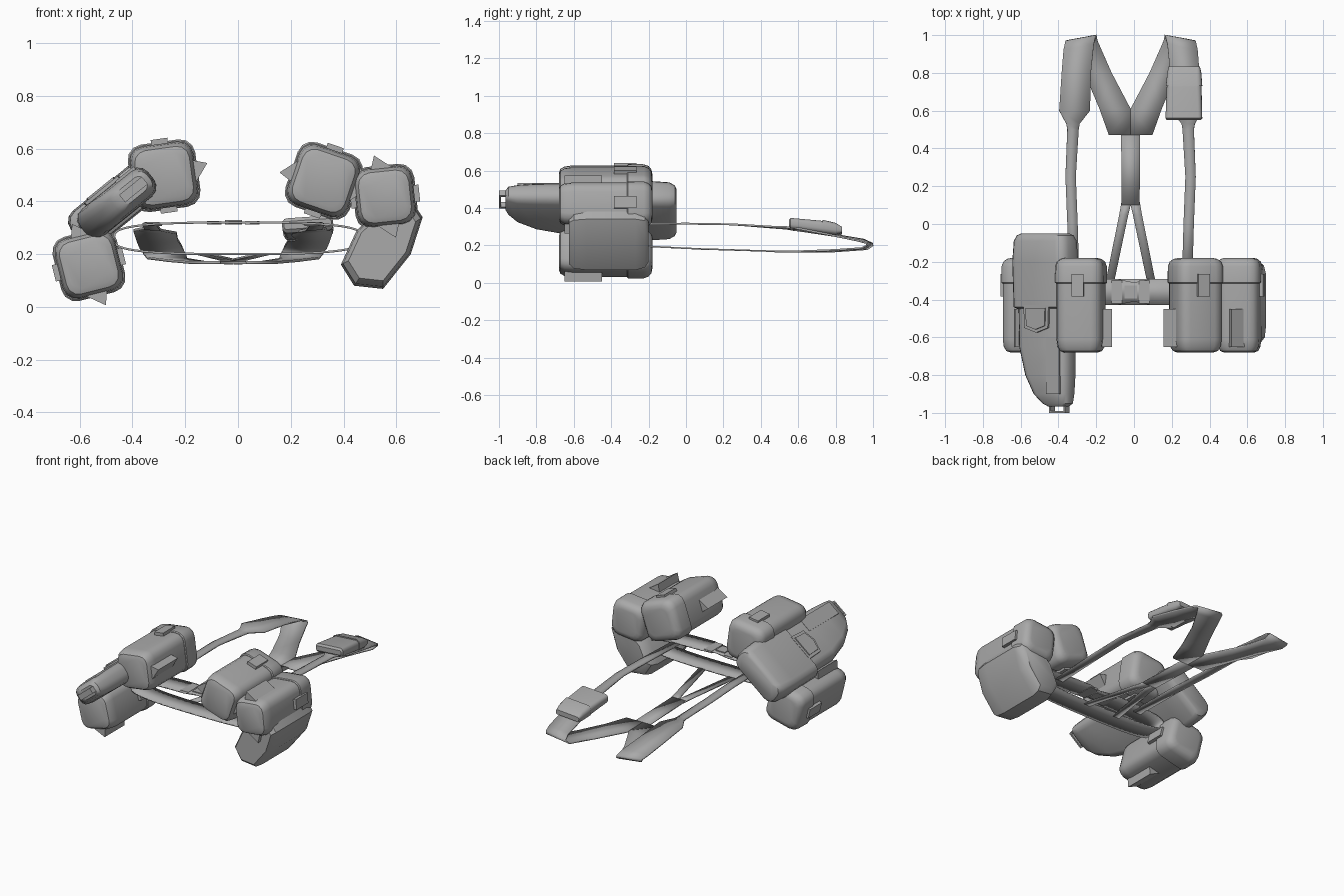
import bpy, math
from math import cos, sin, pi, radians

cube = bpy.data.objects.get("Cube")
if cube:
    bpy.data.objects.remove(cube, do_unlink=True)

GREY = (0.4, 0.4, 0.4, 1)
mat = bpy.data.materials.new("canvas_grey")
mat.use_nodes = True
mat.diffuse_color = GREY
mat.node_tree.nodes["Principled BSDF"].inputs["Base Color"].default_value = GREY
parts = []


def make(name, verts, faces, at=(0, 0), turn=0):
    """Mesh object placed at x, z and turned about the y axis (degrees)."""
    me = bpy.data.meshes.new(name)
    me.from_pydata(verts, [], faces)
    me.materials.append(mat)
    ob = bpy.data.objects.new(name, me)
    bpy.context.collection.objects.link(ob)
    ob.location = (at[0], 0, at[1])
    ob.rotation_euler.y = -radians(turn)
    parts.append(ob)
    return ob


def loft(name, rings, at=(0, 0), turn=0):
    """Closed skin over rings of equal length, running from -y to +y."""
    n = len(rings[0])
    verts = [p for r in rings for p in r]
    faces = [(i * n + j, i * n + (j + 1) % n, (i + 1) * n + (j + 1) % n, (i + 1) * n + j)
             for i in range(len(rings) - 1) for j in range(n)]
    faces += [tuple(range(n))[::-1], tuple(range(n * (len(rings) - 1), n * len(rings)))]
    faces = [f[::-1] for f in faces]
    return make(name, verts, faces, at, turn)


def rounded(y, hw, hh, r, cx=0, cz=0, steps=3):
    """Rounded rectangle in the xz plane, clockwise order kept constant."""
    pts = []
    for k, (sx, sz) in enumerate(((1, 1), (-1, 1), (-1, -1), (1, -1))):
        for i in range(steps + 1):
            a = (k + i / steps) * pi / 2
            pts.append((cx + sx * (hw - r) + r * cos(a), y, cz + sz * (hh - r) + r * sin(a)))
    return pts


def prism(name, profile, y0, y1, at=(0, 0), turn=0):
    return loft(name, [[(x, y, z) for x, z in profile] for y in (y0, y1)], at, turn)


def box(name, x0, x1, y0, y1, z0, z1, at=(0, 0), turn=0):
    return prism(name, ((x1, z0), (x1, z1), (x0, z1), (x0, z0)), y0, y1, at, turn)


def ribbon(name, pairs, thick=0.008, closed=False):
    """Thin webbing through pairs of edge points."""
    n = len(pairs)
    verts = [p for pair in pairs for p in pair]
    faces = [(2 * i, 2 * i + 1, (2 * i + 3) % (2 * n), (2 * i + 2) % (2 * n))
             for i in range(n if closed else n - 1)]
    ob = make(name, verts, faces)
    mod = ob.modifiers.new("thickness", "SOLIDIFY")
    mod.thickness, mod.offset = thick, 0
    return ob


# Four lidded pouches with side wedges and lid tabs
def pouch(name, at, turn, size):
    h = size / 2
    body = ((-0.68, 0.68), (-0.672, 0.84), (-0.65, 0.94), (-0.61, 0.98), (-0.3, 0.98))
    lid = ((-0.315, 1.0), (-0.31, 1.04), (-0.225, 1.03), (-0.2, 0.96), (-0.185, 0.82), (-0.18, 0.65))
    for label, rows in (("body", body), ("lid", lid)):
        loft(f"{name}_{label}", [rounded(y, h * k, h * k, 0.055 * k) for y, k in rows], at, turn)
    for s, side in ((1, "a"), (-1, "b")):
        wedge = [(s * (h - 0.015), s * -0.05), (s * (h + 0.045), s * 0.025), (s * (h - 0.015), s * 0.045)]
        prism(f"{name}_wedge_{side}", wedge, -0.65, -0.45, at, turn)
        z = sorted((s * (h - 0.01), s * (h + 0.017)))
        box(f"{name}_tab_{side}", -0.032, 0.032, -0.385, -0.265, z[0], z[1], at, turn)


pouch("right_front_pouch", (-0.28, 0.497), 8, 0.248)
pouch("right_side_pouch", (-0.565, 0.16), 104, 0.24)
pouch("left_front_pouch", (0.325, 0.478), -19, 0.248)
pouch("left_side_pouch", (0.557, 0.418), 96, 0.228)

# Faceted flask case beneath the left pouches
case = ((0.39, 0.16), (0.44, 0.08), (0.55, 0.068), (0.655, 0.2),
        (0.7, 0.34), (0.66, 0.4), (0.57, 0.4), (0.45, 0.29))
mx, mz = 0.55, 0.24
loft("flask_case", [[(mx + (x - mx) * k, y, mz + (z - mz) * k) for x, z in case]
                    for y, k in ((-0.625, 0.82), (-0.6, 0.95), (-0.53, 1), (-0.27, 1), (-0.22, 0.92), (-0.2, 0.75))])

# Tilted holster: tapering body, wide flap, closing tab and end loop
H, T = (-0.47, 0.385), 39
loft("holster_body", [rounded(y, hw, hh, hh * 0.75, cx) for y, cx, hw, hh in (
    (-0.965, 0.09, 0.06, 0.032), (-0.95, 0.085, 0.085, 0.045), (-0.9, 0.06, 0.115, 0.058),
    (-0.8, 0.035, 0.145, 0.064), (-0.65, 0.015, 0.165, 0.066), (-0.4, 0.01, 0.165, 0.066))], H, T)
loft("holster_flap", [rounded(y, hw, hh, 0.05) for y, hw, hh in (
    (-0.45, 0.165, 0.062), (-0.44, 0.18, 0.076), (-0.2, 0.185, 0.082),
    (-0.09, 0.178, 0.078), (-0.06, 0.165, 0.068), (-0.05, 0.145, 0.055))], H, T)
tab = [(-0.085, -0.43), (-0.08, -0.55), (0, -0.575), (0.08, -0.55), (0.085, -0.43)]
for label, k, top in (("rim", 1, 0.078), ("panel", 0.78, 0.085)):
    ring = [(x * k, -0.5 + (y + 0.5) * k) for x, y in tab]
    n = len(ring)
    verts = [(x, y, z) for z in (0.055, top) for x, y in ring]
    make(f"holster_tab_{label}", verts,
         [tuple(range(n))[::-1], tuple(range(n, 2 * n))] +
         [(i, (i + 1) % n, n + (i + 1) % n, n + i) for i in range(n)], H, T)
box("holster_seam", 0.06, 0.15, -0.9, -0.6, 0.055, 0.068, H, T)
for label, x0, x1, y0, y1 in (("inner", 0.04, 0.052, -1, -0.95), ("outer", 0.138, 0.15, -1, -0.95),
                              ("end", 0.04, 0.15, -1, -0.99)):
    box(f"holster_loop_{label}", x0, x1, y0, y1, -0.018, 0.018, H, T)

# Flattened belt loop, pinched at the buckle
belt = []
for i in range(64):
    a = 2 * pi * i / 64
    x = 0.47 * math.copysign(abs(cos(a)) ** 0.7, cos(a))
    z = 0.26 + 0.06 * math.copysign(abs(sin(a)) ** 0.6, sin(a))
    pinch = 0.02 if z > 0.3 and abs(x + 0.02) < 0.07 else 0
    belt.append(((x, -0.43 + pinch, z), (x, -0.29 - pinch, z)))
ribbon("waist_belt", belt, closed=True)
box("buckle", -0.05, 0.015, -0.395, -0.325, 0.312, 0.33)
for s, side in ((1, "left"), (-1, "right")):
    box(f"{side}_buckle_plate", *sorted((s * 0.045 - 0.018, s * 0.1 - 0.018)), -0.42, -0.3, 0.313, 0.326)

# Shoulder straps: y, inner x, inner z, outer x, outer z
front = ((-0.35, 0.27, 0.312, 0.325, 0.312), (0, 0.28, 0.316, 0.335, 0.316), (0.25, 0.29, 0.312, 0.345, 0.312),
         (0.5, 0.275, 0.292, 0.335, 0.297), (0.53, 0.27, 0.29, 0.34, 0.298), (0.6, 0.215, 0.28, 0.378, 0.29),
         (0.8, 0.21, 0.255, 0.365, 0.25), (0.95, 0.195, 0.23, 0.355, 0.225), (0.995, 0.185, 0.21, 0.345, 0.212))
fold = ((0.998, 0.18, 0.2, 0.34, 0.2), (0.97, 0.175, 0.18, 0.325, 0.185), (0.8, 0.1, 0.168, 0.245, 0.175),
        (0.61, 0, 0.166, 0.165, 0.168), (0.47, 0, 0.168, 0.115, 0.168))
leg = ((0.12, -0.005, 0.178, 0.048, 0.178), (0.05, 0.012, 0.182, 0.06, 0.182),
       (-0.32, 0.09, 0.2, 0.135, 0.2))


def edges(rows, s):
    return [((s * xi - 0.018, y, zi), (s * xo - 0.018, y - (0.03 if y > 0.9 else 0), zo))
            for y, xi, zi, xo, zo in rows]


for s, side in ((1, "left"), (-1, "right")):
    ribbon(f"{side}_shoulder_strap", edges(front + fold, s), 0.01)
    ribbon(f"{side}_back_leg", edges(leg, s))
ribbon("back_stem", [((-0.068, 0.48, 0.168), (0.032, 0.48, 0.168)),
                     ((-0.066, 0.1, 0.18), (0.03, 0.1, 0.18))])

# Small flat pouch on the left shoulder strap, with its lid
flat = ((0.55, 0.09, 0.015, 0.314), (0.56, 0.097, 0.028, 0.313), (0.72, 0.092, 0.032, 0.295),
        (0.8, 0.085, 0.026, 0.283), (0.83, 0.08, 0.012, 0.278))
loft("shoulder_pouch", [rounded(y, w, h, h * 0.7, 0, z - 0.3) for y, w, h, z in flat], (0.265, 0.3), 4)
loft("shoulder_pouch_lid", [rounded(y, w, h, h * 0.7, 0, z - 0.3) for y, w, h, z in (
    (0.73, 0.096, 0.036, 0.296), (0.8, 0.09, 0.031, 0.284), (0.835, 0.082, 0.015, 0.278))], (0.265, 0.3), 4)

bpy.ops.object.select_all(action="DESELECT")
for ob in parts:
    ob.select_set(True)
bpy.context.view_layer.objects.active = parts[0]
bpy.ops.object.shade_smooth_by_angle(angle=radians(35))
